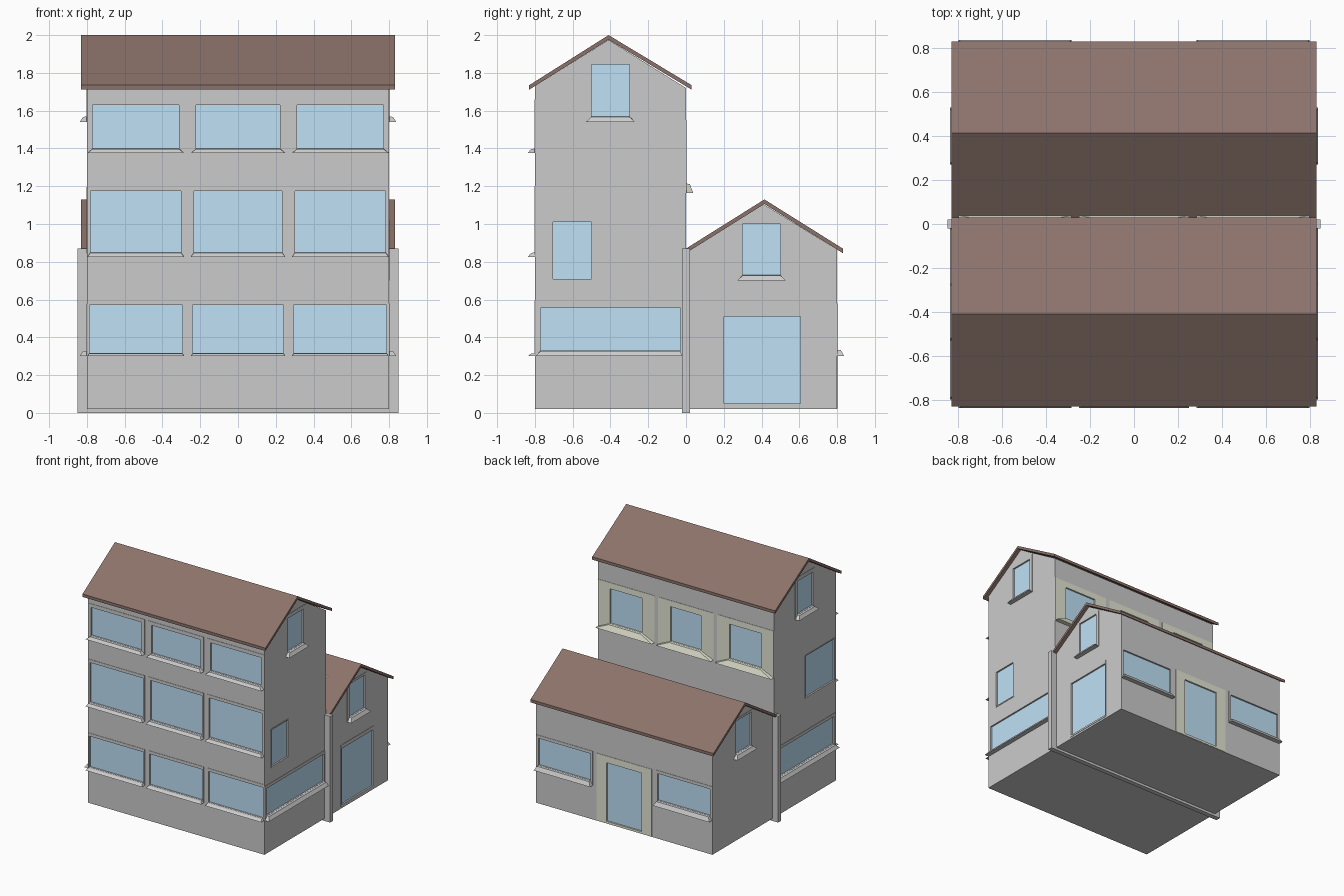
import bpy, bmesh

if "Cube" in bpy.data.objects:
    bpy.data.objects.remove(bpy.data.objects["Cube"])


def material(name, rgb):
    m = bpy.data.materials.new(name)
    m.diffuse_color = (*rgb, 1)
    m.use_nodes = True
    m.node_tree.nodes["Principled BSDF"].inputs["Base Color"].default_value = m.diffuse_color
    return m


ROOF = material("roof_brown", (0.26, 0.17, 0.145))
GLASS = material("glass_blue", (0.52, 0.75, 0.92))
FRAME = material("frame_grey", (0.68, 0.68, 0.68))
CREAM = material("frame_cream", (0.78, 0.79, 0.66))
BOX = [(0, 1, 2, 3), (4, 5, 6, 7), (0, 1, 5, 4), (1, 2, 6, 5), (2, 3, 7, 6), (3, 0, 4, 7)]


def make(name, verts, faces, mat=None):
    bm = bmesh.new()
    vs = [bm.verts.new(v) for v in verts]
    for f in faces:
        bm.faces.new([vs[i] for i in f])
    bmesh.ops.recalc_face_normals(bm, faces=bm.faces)
    me = bpy.data.meshes.new(name)
    bm.to_mesh(me)
    bm.free()
    ob = bpy.data.objects.new(name, me)
    bpy.context.collection.objects.link(ob)
    if mat:
        me.materials.append(mat)
    return ob


def extrude_x(name, profile, hx, mat=None):
    """Extrude a (y, z) profile symmetrically along x."""
    n = len(profile)
    verts = [(x, y, z) for x in (-hx, hx) for y, z in profile]
    faces = [tuple(range(n)), tuple(range(n, 2 * n))]
    faces += [(i, (i + 1) % n, n + (i + 1) % n, n + i) for i in range(n)]
    return make(name, verts, faces, mat)


# Map (along wall, height, distance out) to world space for each wall
WALLS = {
    "front": lambda u, v, d: (u, -0.8 - d, v),
    "tall_back": lambda u, v, d: (u, d, v),
    "low_back": lambda u, v, d: (u, 0.8 + d, v),
    "right": lambda u, v, d: (0.8 + d, u, v),
    "left": lambda u, v, d: (-0.8 - d, u, v),
}


def rect(r, d):
    u0, u1, v0, v1 = r
    return [(u0, v0, d), (u1, v0, d), (u1, v1, d), (u0, v1, d)]


def grow(r, e):
    return (r[0] - e, r[1] + e, r[2] - e, r[3] + e)


def window(block, wall, glass, frame, sill=True, mat=FRAME):
    place = WALLS[wall]

    def put(part, pts, faces, m=None):
        return make(f"{wall}_{part}", [place(*p) for p in pts], faces, m)

    # recess cut into the wall
    cut = grow(glass, 0.002)
    cutter = put("cutter", rect(cut, -0.016) + rect(cut, 0.05), BOX)
    cutter.hide_render = True
    cutter.hide_viewport = True
    mod = block.modifiers.new("opening", 'BOOLEAN')
    mod.operation = 'DIFFERENCE'
    mod.solver = 'EXACT'
    mod.object = cutter
    # glass pane
    put("window_glass", rect(glass, -0.025) + rect(glass, -0.01), BOX, GLASS)
    # surrounding frame
    pts = rect(frame, -0.014) + rect(frame, 0.003) + rect(glass, 0.003) + rect(glass, -0.014)
    faces = []
    for a, b in ((0, 4), (4, 8), (8, 12), (12, 0)):
        for i in range(4):
            j = (i + 1) % 4
            faces.append((a + i, a + j, b + j, b + i))
    put("window_frame", pts, faces, mat)
    # flared sill
    if sill:
        (g0, g1, gz, _), (f0, f1, fz, _) = glass, frame
        top = [(g0, gz, -0.01), (g1, gz, -0.01), (g1, gz - 0.003, 0.02), (g0, gz - 0.003, 0.02)]
        bottom = [(f0, fz, -0.01), (f1, fz, -0.01), (f1, fz, 0.038), (f0, fz, 0.038)]
        put("window_sill", top + bottom, BOX, mat)


# Walls of the tall front block and the low rear block
tall = extrude_x("tall_block", [(-0.8, 0.02), (0, 0.02), (0, 1.72), (-0.41, 1.975), (-0.8, 1.73)], 0.8)
low = extrude_x("low_block", [(0, 0.02), (0.8, 0.02), (0.8, 0.865), (0.41, 1.105), (0, 0.855)], 0.8)

# Gable roofs
for name, ya, yr, yb, ze, zr in (("tall_roof", -0.83, -0.41, 0.03, 1.735, 2.0),
                                 ("low_roof", 0.0, 0.415, 0.83, 0.87, 1.13)):
    t = 0.024
    extrude_x(name, [(ya, ze), (yr, zr), (yb, ze), (yb, ze - t), (yr, zr - t), (ya, ze - t)], 0.83, ROOF)

# Party wall between the blocks
extrude_x("dividing_wall", [(-0.02, 0), (0.02, 0), (0.02, 0.87), (-0.02, 0.87)], 0.85)

# Front windows, three floors of three
COLUMNS = ((-0.798, -0.285), (-0.25, 0.25), (0.285, 0.798))
for inset, z0, z1, f0, f1 in ((0.01, 0.317, 0.57, 0.30, 0.595),
                              (0.016, 0.85, 1.175, 0.825, 1.2),
                              (0.028, 1.40, 1.63, 1.375, 1.66)):
    for a, b in COLUMNS:
        window(tall, "front", (a + inset, b - inset, z0, z1), (a, b, f0, f1))

# Upper rear windows with wide cream surrounds
for a, b in COLUMNS:
    window(tall, "tall_back", (a + 0.11, b - 0.11, 1.215, 1.5), (a, b, 1.165, 1.55), mat=CREAM)

# Rear door and its flanking windows
window(low, "low_back", (-0.16, 0.16, 0.04, 0.52), (-0.25, 0.25, 0.022, 0.575), False, CREAM)
for a, b in (COLUMNS[0], COLUMNS[2]):
    window(low, "low_back", (a + 0.02, b - 0.02, 0.335, 0.555), (a, b, 0.30, 0.58))

# Windows shared by both side walls
for side in ("left", "right"):
    window(tall, side, (-0.5, -0.3, 1.57, 1.845), (-0.53, -0.27, 1.54, 1.875))
    window(tall, side, (-0.77, -0.03, 0.33, 0.555), (-0.798, -0.02, 0.30, 0.58))
    window(low, side, (0.3, 0.5, 0.73, 1.0), (0.27, 0.53, 0.70, 1.018))

# Middle windows and the large side door
window(tall, "right", (-0.705, -0.5, 0.71, 1.01), (-0.715, -0.49, 0.70, 1.02), False)
window(tall, "left", (-0.78, -0.41, 0.85, 1.19), (-0.787, -0.403, 0.843, 1.197), False)
window(low, "right", (0.2, 0.605, 0.05, 0.51), (0.185, 0.615, 0.035, 0.54), False)
